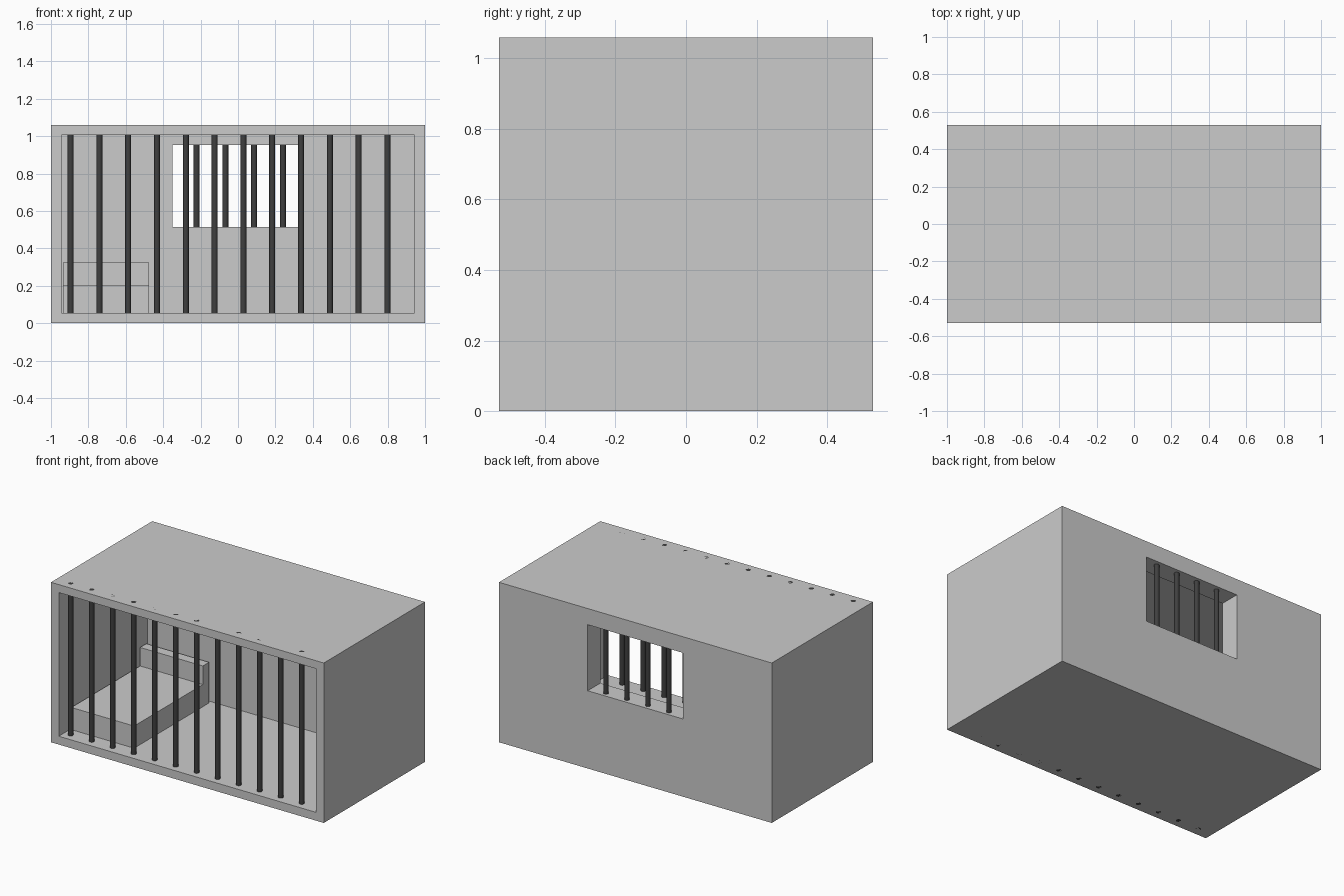
import bpy

if "Cube" in bpy.data.objects:
    bpy.data.objects.remove(bpy.data.objects["Cube"])


def box(name, x0, x1, y0, y1, z0, z1):
    """Box given by its extents on each axis."""
    bpy.ops.mesh.primitive_cube_add(
        size=1, location=((x0 + x1) / 2, (y0 + y1) / 2, (z0 + z1) / 2))
    ob = bpy.context.object
    ob.name = name
    ob.scale = (x1 - x0, y1 - y0, z1 - z0)
    bpy.ops.object.transform_apply(location=False, rotation=False, scale=True)
    return ob


def cut(target, cutter):
    """Subtract cutter from target and remove it."""
    mod = target.modifiers.new("cut", 'BOOLEAN')
    mod.operation = 'DIFFERENCE'
    mod.solver = 'EXACT'
    mod.object = cutter
    bpy.context.view_layer.objects.active = target
    bpy.ops.object.modifier_apply(modifier=mod.name)
    bpy.data.objects.remove(cutter, do_unlink=True)


iron = bpy.data.materials.new("dark_iron")
iron.diffuse_color = (0.05, 0.05, 0.05, 1)
iron.use_nodes = True
iron.node_tree.nodes["Principled BSDF"].inputs["Base Color"].default_value = iron.diffuse_color


def bar_row(name, count, x_start, y, z0, z1, step=0.154, radius=0.016):
    """Row of evenly spaced upright round bars."""
    for i in range(count):
        bpy.ops.mesh.primitive_cylinder_add(
            vertices=16, radius=radius, depth=z1 - z0,
            location=(x_start + i * step, y, (z0 + z1) / 2))
        ob = bpy.context.object
        ob.name = f"{name}_{i + 1}"
        ob.data.materials.append(iron)
        bpy.ops.object.shade_smooth_by_angle()


# cell shell: open front, thicker back wall with a window opening
shell = box("cell_shell", -1, 1, -0.53, 0.53, 0, 1.06)
cut(shell, box("room_cutter", -0.943, 0.943, -0.7, 0.397, 0.055, 1.007))
cut(shell, box("window_cutter", -0.35, 0.35, 0.3, 0.7, 0.515, 0.953))

# front bars run through floor and ceiling, window bars sit in the back wall
bar_row("front_bar", 12, -0.895, -0.474, 0.0, 1.06)
bar_row("window_bar", 4, -0.222, 0.495, 0.505, 0.963)

# bunk with a raised block at its head
box("bunk_base", -0.935, -0.475, -0.41, 0.375, 0.055, 0.202)
box("bunk_head", -0.935, -0.475, 0.31, 0.375, 0.202, 0.325)
